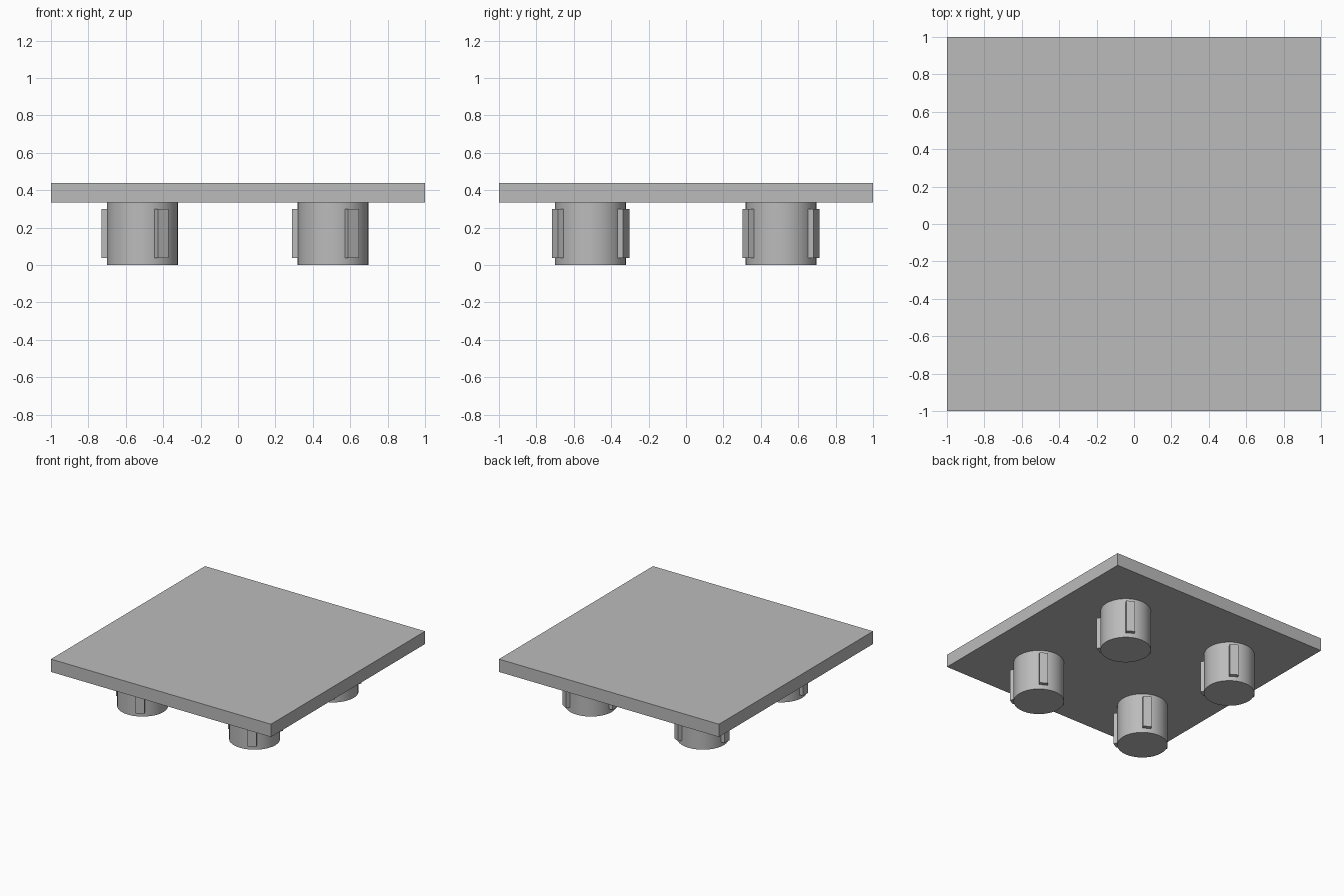
import bpy
from math import radians, cos, sin

if "Cube" in bpy.data.objects:
    bpy.data.objects.remove(bpy.data.objects["Cube"])

grey = bpy.data.materials.new("plain grey")
grey.diffuse_color = (0.5, 0.5, 0.5, 1)
grey.use_nodes = True
grey.node_tree.nodes["Principled BSDF"].inputs["Base Color"].default_value = grey.diffuse_color


def finish(name):
    ob = bpy.context.object
    ob.name = name
    ob.data.materials.append(grey)
    return ob


def box(name, centre, size, turn=0.0):
    bpy.ops.mesh.primitive_cube_add(size=1, location=centre, rotation=(0, 0, turn))
    ob = finish(name)
    ob.scale = size
    return ob


# Flat square deck
box("deck", (0, 0, 0.3875), (2, 2, 0.105))

# Four round feet, each with three upright ribs 120 degrees apart
LEG_R, RIB_R = 0.19, 0.22
for row, y in (("front", -0.51), ("back", 0.508)):
    for side, x in (("left", -0.51), ("right", 0.508)):
        bpy.ops.mesh.primitive_cylinder_add(vertices=32, radius=LEG_R, depth=0.336,
                                            location=(x, y, 0.168))
        finish(f"{row}_{side}_foot")
        bpy.ops.object.shade_smooth_by_angle(angle=radians(30))
        for i, deg in enumerate((-60, 60, 180)):
            a = radians(deg)
            r = RIB_R - 0.03
            box(f"{row}_{side}_rib_{i + 1}",
                (x + r * cos(a), y + r * sin(a), 0.168), (0.06, 0.066, 0.262), a)
